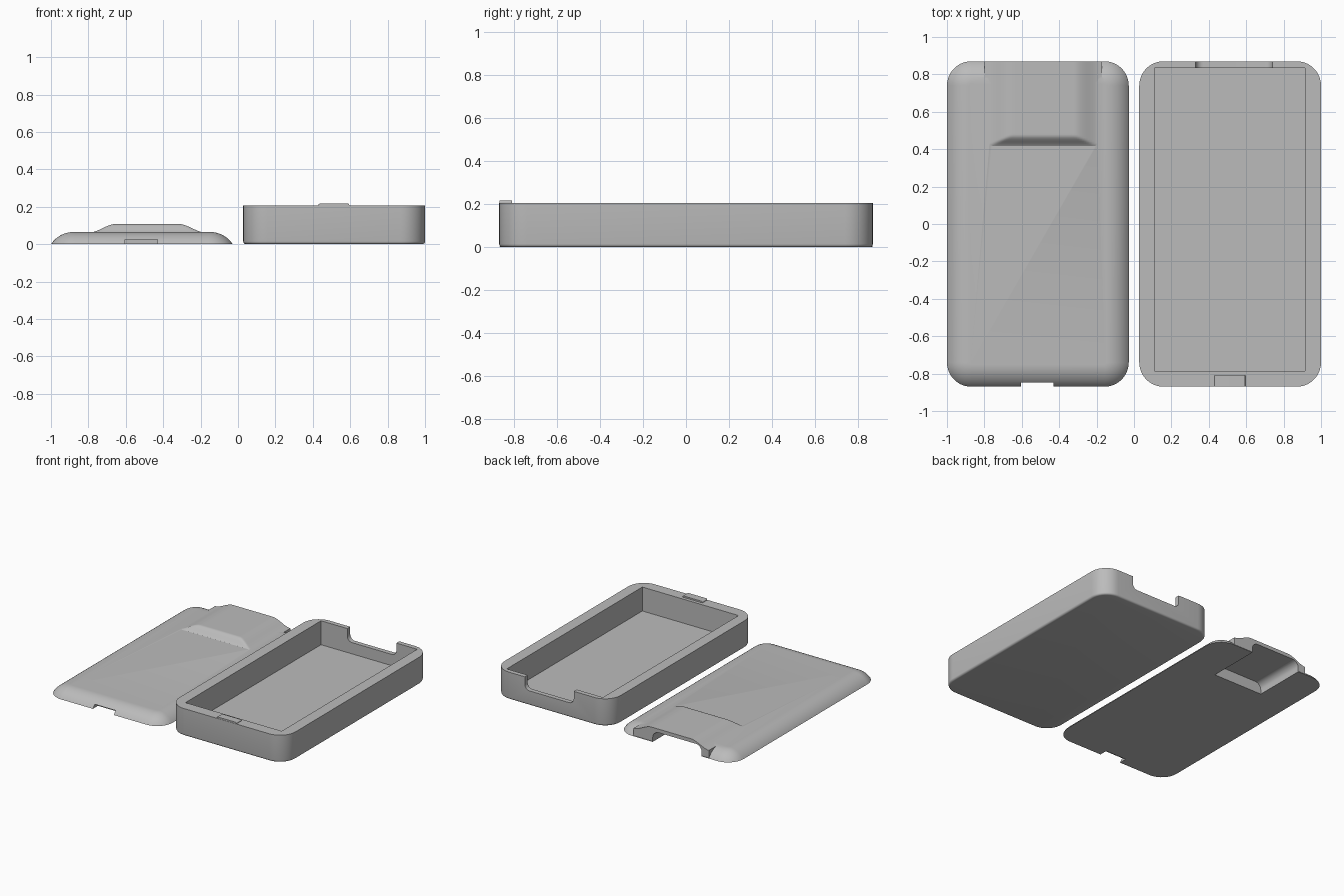
import bpy, bmesh, math

if "Cube" in bpy.data.objects:
    bpy.data.objects.remove(bpy.data.objects["Cube"])

grey = bpy.data.materials.new("matte_grey")
grey.use_nodes = True
colour = (0.5, 0.5, 0.5, 1)
grey.diffuse_color = colour
grey.node_tree.nodes["Principled BSDF"].inputs["Base Color"].default_value = colour


def rounded_rect(a0, a1, b0, b1, r, steps=10):
    """Counter-clockwise outline of a rectangle with rounded corners."""
    corners = [(a1 - r, b1 - r), (a0 + r, b1 - r), (a0 + r, b0 + r), (a1 - r, b0 + r)]
    pts = []
    for i, (ca, cb) in enumerate(corners):
        for k in range(steps + 1):
            t = (i + k / steps) * math.pi / 2
            pts.append((ca + r * math.cos(t), cb + r * math.sin(t)))
    return pts


def finish(name, bm):
    bmesh.ops.recalc_face_normals(bm, faces=bm.faces)
    mesh = bpy.data.meshes.new(name)
    bm.to_mesh(mesh)
    bm.free()
    mesh.materials.append(grey)
    obj = bpy.data.objects.new(name, mesh)
    bpy.context.collection.objects.link(obj)
    return obj


def loft(name, rings):
    """Closed solid through matching rings of 3D points."""
    bm = bmesh.new()
    loops = [[bm.verts.new(p) for p in ring] for ring in rings]
    for lo, hi in zip(loops, loops[1:]):
        for i in range(len(lo)):
            j = (i + 1) % len(lo)
            bm.faces.new((lo[i], lo[j], hi[j], hi[i]))
    bm.faces.new(loops[0][::-1])
    bm.faces.new(loops[-1])
    return finish(name, bm)


def slab(name, x0, x1, y0, y1, r, profile):
    """Rounded slab; the profile lists (inset, height) from the bottom up."""
    return loft(name, [[(x, y, z) for x, y in
                        rounded_rect(x0 + d, x1 - d, y0 + d, y1 - d, r - d)]
                       for d, z in profile])


def slot(name, x0, x1, y0, y1, z0, z1, r):
    """Rounded bar running front to back."""
    return loft(name, [[(x, y, z) for x, z in rounded_rect(x0, x1, z0, z1, r)]
                       for y in (y0, y1)])


def box(name, x0, x1, y0, y1, z0, z1):
    return loft(name, [[(x0, y0, z), (x1, y0, z), (x1, y1, z), (x0, y1, z)]
                       for z in (z0, z1)])


def combine(obj, other, operation):
    mod = obj.modifiers.new(other.name, "BOOLEAN")
    mod.operation = operation
    mod.solver = "EXACT"
    mod.object = other
    bpy.context.view_layer.objects.active = obj
    bpy.ops.object.modifier_apply(modifier=mod.name)
    bpy.data.objects.remove(other)


INNER, OUTER, END, RADIUS = 0.028, 1.0, 0.87, 0.13

# Tray: rounded bottom edge, open cavity, cable notch in the back wall
f = 0.015
foot = [(f * (1 - math.sin(t)), f * (1 - math.cos(t)))
        for t in (i * math.pi / 8 for i in range(5))]
tray = slab("tray", INNER, OUTER, -END, END, RADIUS, foot + [(0, 0.206)])
combine(tray, box("cavity", 0.11, 0.915, -0.785, 0.835, 0.025, 0.3), "DIFFERENCE")
combine(tray, slot("tray_notch", 0.33, 0.74, 0.8, 1, 0.11, 0.4, 0.04), "DIFFERENCE")

# Locking tab on the front rim
tab = slot("locking_tab", 0.43, 0.595, -0.868, -0.81, 0.19, 0.217, 0.008)

# Lid: shallow dome edge around a flat top
height, reach = 0.065, 0.12
R = (reach ** 2 + height ** 2) / (2 * height)
sweep = math.asin(reach / R)
dome = []
for i in range(13):
    t = sweep * (1 - i / 12)
    dome.append((reach - R * math.sin(t), height - R * (1 - math.cos(t))))
lid = slab("lid", -OUTER, -INNER, -END, END, RADIUS, dome)


def ease(t):
    t = min(max(t, 0), 1)
    return t * t * (3 - 2 * t)


# Raised hump at the back of the lid, sloped at the front and sides
cx, half, y0, y1 = -0.485, 0.315, 0.405, 0.869
bm = bmesh.new()
bmesh.ops.create_grid(bm, x_segments=50, y_segments=50, size=1)
for v in bm.verts:
    v.co.x = cx + half * v.co.x
    v.co.y = y0 + (y1 - y0) * (v.co.y + 1) / 2
    rise = min((half - abs(v.co.x - cx)) / 0.15, (v.co.y - y0) / 0.07)
    v.co.z = 0.061 + 0.048 * ease(rise)
base = bmesh.ops.extrude_face_region(bm, geom=bm.faces[:])
for v in base["geom"]:
    if isinstance(v, bmesh.types.BMVert):
        v.co.z = 0.004
hump = finish("hump", bm)
combine(lid, hump, "UNION")

# Cable pocket under the hump and latch recess at the front
combine(lid, slot("pocket", -0.74, -0.33, 0.47, 1, -0.2, 0.082, 0.05), "DIFFERENCE")
combine(lid, box("latch_recess", -0.605, -0.43, -1, -0.81, -0.1, 0.026), "DIFFERENCE")

# Smooth shading with crisp edges
bpy.ops.object.select_all(action="DESELECT")
for obj in (tray, tab, lid):
    obj.select_set(True)
bpy.context.view_layer.objects.active = lid
bpy.ops.object.shade_smooth_by_angle(angle=math.radians(30))
